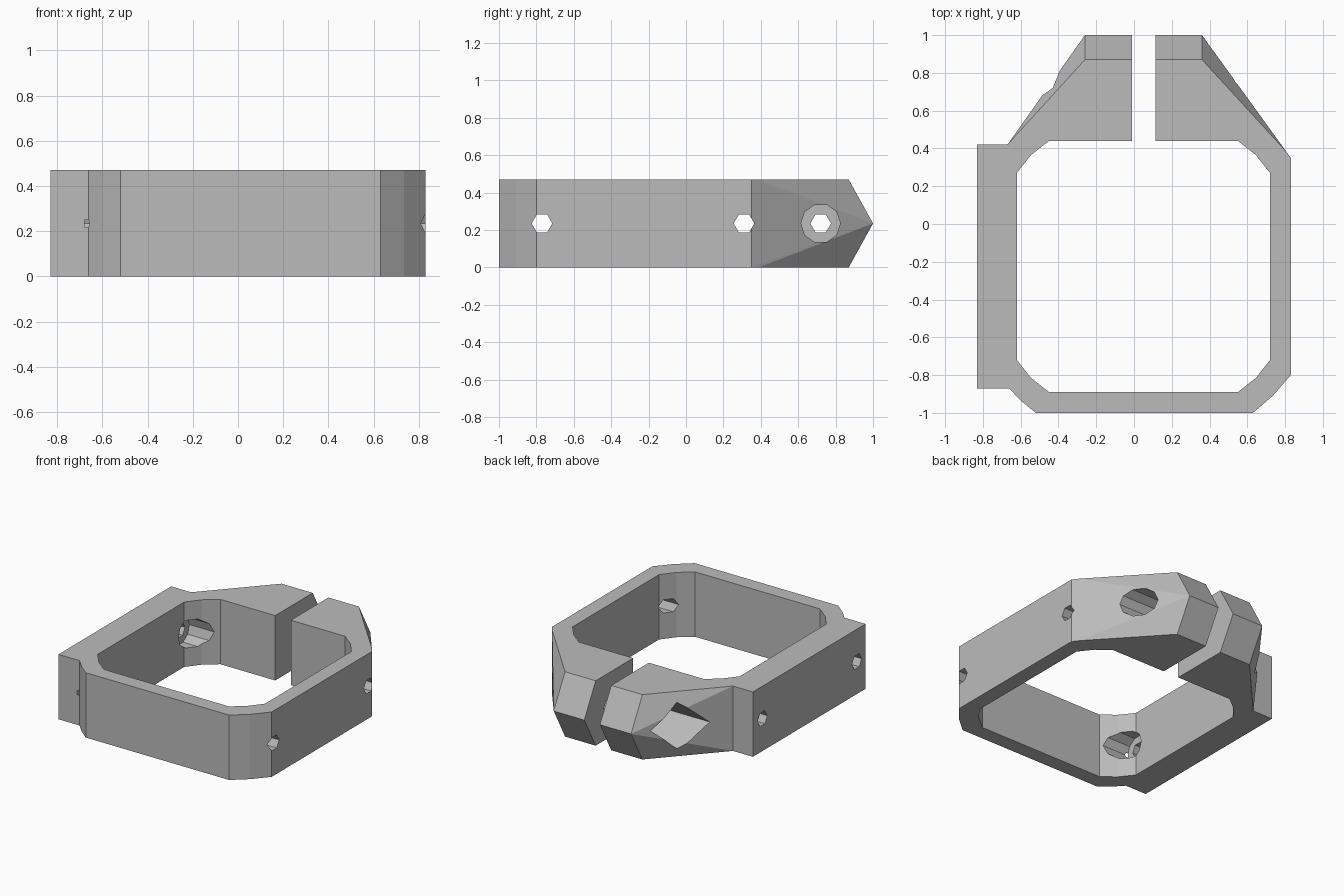
import bpy
import bmesh
from mathutils import Matrix, Vector

HEIGHT = 0.47
MID = HEIGHT / 2

old = bpy.data.objects.get("Cube")
if old:
    bpy.data.objects.remove(old, do_unlink=True)

grey = bpy.data.materials.new("plain grey")
grey.use_nodes = True
grey.diffuse_color = (0.5, 0.5, 0.5, 1)
grey.node_tree.nodes["Principled BSDF"].inputs["Base Color"].default_value = (0.5, 0.5, 0.5, 1)


def finish(name, bm):
    bmesh.ops.recalc_face_normals(bm, faces=bm.faces[:])
    mesh = bpy.data.meshes.new(name)
    bm.to_mesh(mesh)
    bm.free()
    mesh.materials.append(grey)
    obj = bpy.data.objects.new(name, mesh)
    bpy.context.collection.objects.link(obj)
    return obj


def prism(name, outline, z0, z1):
    bm = bmesh.new()
    face = bm.faces.new([bm.verts.new((x, y, z0)) for x, y in outline])
    ext = bmesh.ops.extrude_face_region(bm, geom=[face])
    verts = [v for v in ext["geom"] if isinstance(v, bmesh.types.BMVert)]
    bmesh.ops.translate(bm, verts=verts, vec=(0, 0, z1 - z0))
    return finish(name, bm)


def box(name, x0, x1, y0, y1, z0, z1):
    return prism(name, [(x0, y0), (x1, y0), (x1, y1), (x0, y1)], z0, z1)


def bore(name, sides, radius, x0, x1, y):
    """Polygonal rod along x at mid height."""
    bm = bmesh.new()
    matrix = Matrix.Translation(((x0 + x1) / 2, y, MID)) @ Matrix.Rotation(1.5707963, 4, 'Y')
    bmesh.ops.create_cone(bm, cap_ends=True, segments=sides, radius1=radius,
                          radius2=radius, depth=x1 - x0, matrix=matrix)
    return finish(name, bm)


def combine(target, other, operation):
    mod = target.modifiers.new(other.name, 'BOOLEAN')
    mod.operation = operation
    mod.solver = 'EXACT'
    mod.object = other
    bpy.context.view_layer.objects.active = target
    bpy.ops.object.modifier_apply(modifier=mod.name)
    bpy.data.objects.remove(other, do_unlink=True)


# Clamp body: convex shell from the ring outline to the wedge-shaped lugs
outline = [(-0.67, 0.42), (-0.67, -0.86), (-0.6, -0.935), (-0.52, -1), (0.63, -1),
           (0.735, -0.91), (0.83, -0.8), (0.83, 0.35), (0.8, 0.39),
           (0.36, 0.87), (-0.26, 0.87)]
bm = bmesh.new()
for x, y in outline:
    for z in (0, HEIGHT):
        bm.verts.new((x, y, z))
for x in (-0.26, 0.36):
    bm.verts.new((x, 1, MID))
bmesh.ops.convex_hull(bm, input=bm.verts[:])
bmesh.ops.dissolve_limit(bm, angle_limit=0.005, verts=bm.verts[:], edges=bm.edges[:])
body = finish("clamp_body", bm)

# Mounting pad on the side
combine(body, box("mounting_pad", -0.83, -0.64, -0.87, 0.42, 0, HEIGHT), 'UNION')

# Opening with eased corners
cx, cy, hx, hy, cut = 0.05, -0.225, 0.67, 0.665, 0.17
corner = [(hx, hy - cut), (hx - 0.075, hy - 0.075), (hx - cut, hy)]
opening = []
for sx, sy in ((1, 1), (-1, 1), (-1, -1), (1, -1)):
    pts = corner if sx * sy > 0 else corner[::-1]
    opening += [(cx + sx * x, cy + sy * y) for x, y in pts]
combine(body, prism("opening", opening, -0.2, HEIGHT + 0.2), 'DIFFERENCE')

# Clamping gap between the lugs
combine(body, box("gap", -0.01, 0.115, 0.3, 1.2, -0.2, HEIGHT + 0.2), 'DIFFERENCE')

# Mounting screw holes with head recesses on the inside of the pad wall
for y in (-0.77, 0.31):
    combine(body, bore("screw_hole", 6, 0.055, -1, 1, y), 'DIFFERENCE')
    combine(body, bore("head_recess", 10, 0.105, -0.68, -0.4, y), 'DIFFERENCE')

# Clamp bolt hole, square nut pocket and round head recess
combine(body, bore("bolt_hole", 6, 0.055, -1, 1, 0.72), 'DIFFERENCE')
combine(body, bore("nut_pocket", 4, 0.168, -1, -0.16, 0.72), 'DIFFERENCE')
combine(body, bore("bolt_recess", 10, 0.105, 0.3, 1, 0.72), 'DIFFERENCE')
